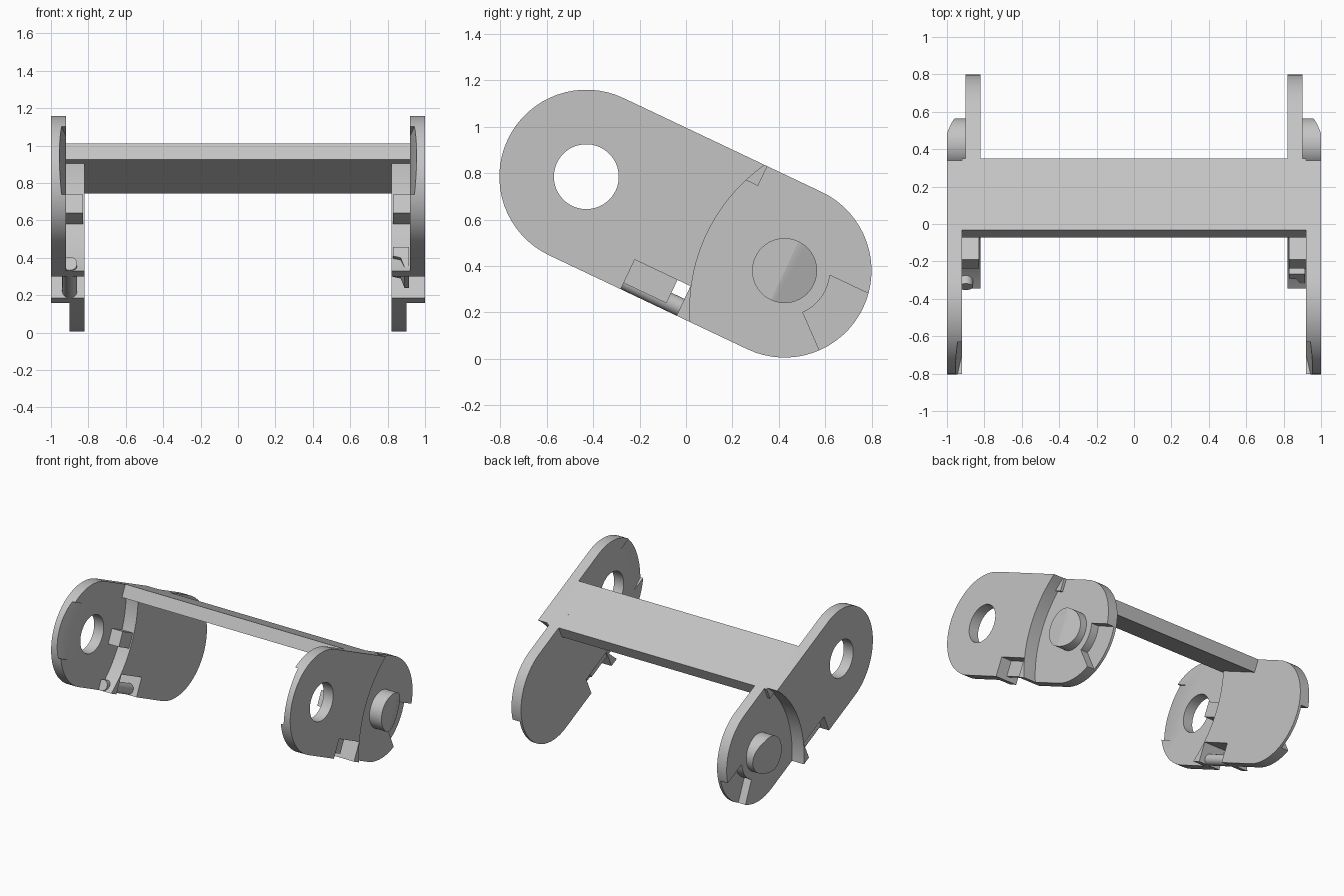
import bpy, bmesh
from math import cos, sin, radians, sqrt
from mathutils import Matrix

if "Cube" in bpy.data.objects:
    bpy.data.objects.remove(bpy.data.objects["Cube"])

grey = bpy.data.materials.new("light grey")
grey.use_nodes = True
grey.diffuse_color = (0.55, 0.55, 0.55, 1)
grey.node_tree.nodes["Principled BSDF"].inputs["Base Color"].default_value = (0.55, 0.55, 0.55, 1)

# Local frame: u runs from the hole to the pin, n is across the link, origin at the pin
FRAME = Matrix.Translation((0, 0.425, 0.38)) @ Matrix.Rotation(radians(-25.35), 4, "X")
HOLE = -0.946    # u of the hole centre
R = 0.375        # end radius of the plates
BORE = 0.14
STEP = 0.272     # distance of the step corners from the end centre
STEP_R = 0.76


def arc(cu, cn, r, a0, a1, count=32):
    angles = [radians(a0 + (a1 - a0) * i / count) for i in range(count + 1)]
    return [(cu + r * cos(a), cn + r * sin(a)) for a in angles]


def circle(cu, cn, r, count=48):
    return arc(cu, cn, r, 0, 360, count)[:-1]


def prism(name, profile, lo, hi, axis="x", side=1):
    """Extrude a profile along x, u or n; side mirrors it across x."""
    place = {"x": lambda p, t: (side * t, p[0], p[1]),
             "u": lambda p, t: (side * p[0], t, p[1]),
             "n": lambda p, t: (side * p[0], p[1], t)}[axis]
    bm = bmesh.new()
    a = [bm.verts.new(place(p, lo)) for p in profile]
    b = [bm.verts.new(place(p, hi)) for p in profile]
    bm.faces.new(a)
    bm.faces.new(b)
    for i in range(len(a)):
        j = (i + 1) % len(a)
        bm.faces.new((a[i], a[j], b[j], b[i]))
    bmesh.ops.recalc_face_normals(bm, faces=bm.faces)
    mesh = bpy.data.meshes.new(name)
    bm.to_mesh(mesh)
    bm.free()
    mesh.materials.append(grey)
    obj = bpy.data.objects.new(name, mesh)
    obj.matrix_world = FRAME
    bpy.context.collection.objects.link(obj)
    return obj


def activate(obj):
    bpy.ops.object.select_all(action="DESELECT")
    obj.select_set(True)
    bpy.context.view_layer.objects.active = obj


def cut(obj, *cutters):
    for cutter in cutters:
        cutter.hide_render = True
        mod = obj.modifiers.new("cut", "BOOLEAN")
        mod.operation = "DIFFERENCE"
        mod.solver = "EXACT"
        mod.object = cutter
        activate(obj)
        bpy.ops.object.modifier_apply(modifier=mod.name)
        bpy.data.objects.remove(cutter)


def box(u0, u1, n0, n1):
    return [(u0, n0), (u1, n0), (u1, n1), (u0, n1)]


# Curved steps that bound the outer and inner plates
reach = sqrt(STEP_R ** 2 - R ** 2)
sweep = 29.566
rear_step = arc(reach - STEP, 0, STEP_R, 180 + sweep, 180 - sweep)
front_step = arc(HOLE + STEP - reach, 0, STEP_R, sweep, -sweep)

outer_profile = arc(HOLE, 0, R, 90, 270) + rear_step
inner_profile = arc(0, 0, R, -90, 90) + front_step
middle_profile = front_step + rear_step

parts = []
for side, word in ((1, "left"), (-1, "right")):
    def part(name, profile, lo, hi, axis="x"):
        obj = prism(word + "_" + name, profile, lo, hi, axis, side)
        parts.append(obj)
        return obj

    def cutter(profile, lo, hi, axis="x"):
        return prism("cutter", profile, lo, hi, axis, side)

    def notch():
        return cutter(box(-0.604, -0.338, -0.5, -0.234), 0.7, 1.1)

    # Front plate with bore, lead-in slope and bottom notch
    outer = part("outer_plate", outer_profile, 0.92, 1.0)
    slope = [(0.90, HOLE - 0.10), (0.97, HOLE - 0.45), (0.90, HOLE - 0.45)]
    cut(outer, cutter(circle(HOLE, 0, BORE), 0.8, 1.1),
        cutter(slope, -0.2, 0.2, "n"), notch())

    # Core joining the two plates
    cut(part("middle_core", middle_profile, 0.90, 0.92), notch())

    # Rear plate with the recessed stop pocket
    inner = part("inner_plate", inner_profile, 0.82, 0.90)
    pocket = [(0.5, 0.066)] + arc(0, 0, 0.196, 19.5, -41, 12) + [(0.377, -0.328), (0.5, -0.328)]
    cut(inner, cutter(pocket, 0.84, 1.0), notch())

    # Hinge pin with a sloped tip
    pin = part("hinge_pin", circle(0, 0, BORE), 0.895, 1.0)
    tip = [(1.018, -0.05), (0.929, 0.2), (1.018, 0.2)]
    cut(pin, cutter(tip, -0.3, 0.3, "n"))

    # Stop tab that sits in the pocket of the next link
    part("stop_tab", box(-0.71, -0.55, -0.05, 0.06), 0.83, 0.92)

# Snap rod on one side, hooked clip on the other
parts.append(prism("right_snap_rod", circle(0.9, -0.335, 0.04, 24), -0.683, -0.33, "u", -1))
hook = [(0.83, -0.225), (0.915, -0.225), (0.915, -0.345), (0.89, -0.345), (0.87, -0.29), (0.83, -0.28)]
parts.append(prism("left_snap_clip", hook, -0.66, -0.40, "u"))

# Cross bar between the sides
parts.append(prism("cross_bar", box(-0.683, -0.26, 0.281, R), -0.92, 0.92))

for obj in parts:
    activate(obj)
    bpy.ops.object.shade_smooth_by_angle(angle=radians(25))
